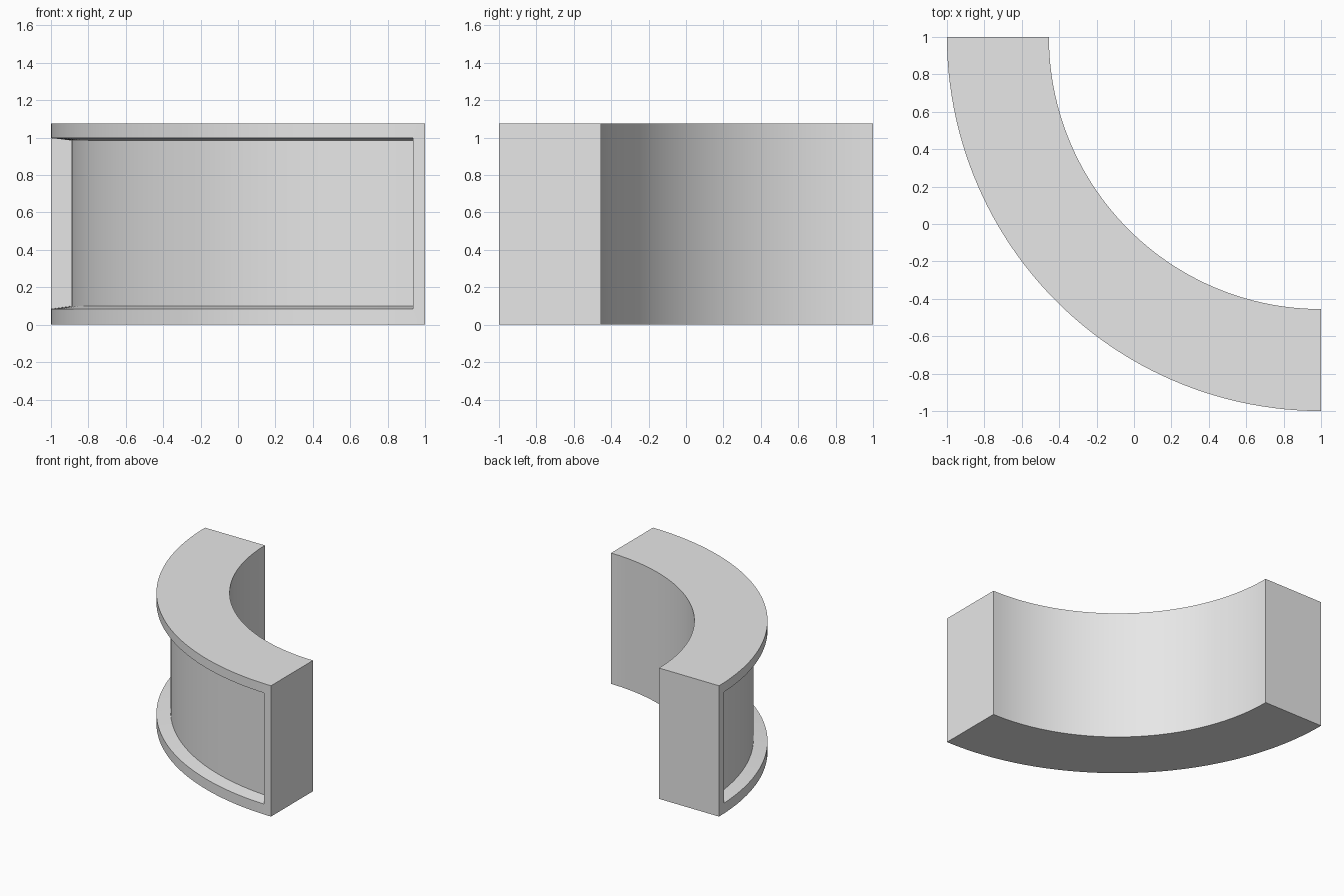
import bpy, bmesh, math

if "Cube" in bpy.data.objects:
    bpy.data.objects.remove(bpy.data.objects["Cube"])

CENTRE = (1.0, 1.0)
R_IN, R_OUT, R_FLOOR = 1.455, 2.0, 1.895
HEIGHT = 1.075
SEGMENTS = 48
END = math.asin(0.065 / R_OUT)      # angular thickness of the end walls


def section(floor_radius):
    """Cross-section as (radius, z); the floor radius sets the channel depth."""
    return [(R_IN, 0), (R_OUT, 0), (R_OUT, 0.085), (floor_radius, 0.10),
            (floor_radius, 0.985), (R_OUT, 0.998), (R_OUT, HEIGHT), (R_IN, HEIGHT)]


def add_loop(bm, angle, profile):
    a = math.pi + angle
    return [bm.verts.new((CENTRE[0] + r * math.cos(a), CENTRE[1] + r * math.sin(a), z))
            for r, z in profile]


bm = bmesh.new()
full, hollow = section(R_OUT), section(R_FLOOR)

# Solid end wall, recessed quarter ring, solid end wall
span = math.pi / 2 - 2 * END
stations = [(0, full), (END, full)]
stations += [(END + span * i / SEGMENTS, hollow) for i in range(SEGMENTS + 1)]
stations += [(math.pi / 2 - END, full), (math.pi / 2, full)]
loops = [add_loop(bm, a, p) for a, p in stations]

for la, lb in zip(loops, loops[1:]):
    for i in range(len(la)):
        j = (i + 1) % len(la)
        # skip faces of zero size where the channel starts and stops
        quad = [la[i], la[j], lb[j], lb[i]]
        if (la[i].co - lb[i].co).length + (la[j].co - lb[j].co).length > 1e-5:
            bm.faces.new(quad)

# Flat end caps
bm.faces.new(loops[0])
bm.faces.new(loops[-1])

bmesh.ops.remove_doubles(bm, verts=bm.verts, dist=1e-4)
bmesh.ops.recalc_face_normals(bm, faces=bm.faces)

mesh = bpy.data.meshes.new("curved_channel_block")
bm.to_mesh(mesh)
bm.free()

grey = bpy.data.materials.new("light_grey")
grey.diffuse_color = (0.8, 0.8, 0.8, 1)
grey.use_nodes = True
grey.node_tree.nodes["Principled BSDF"].inputs["Base Color"].default_value = grey.diffuse_color
mesh.materials.append(grey)

block = bpy.data.objects.new("curved_channel_block", mesh)
bpy.context.collection.objects.link(block)
bpy.context.view_layer.objects.active = block
block.select_set(True)
bpy.ops.object.shade_smooth_by_angle(angle=math.radians(30))
